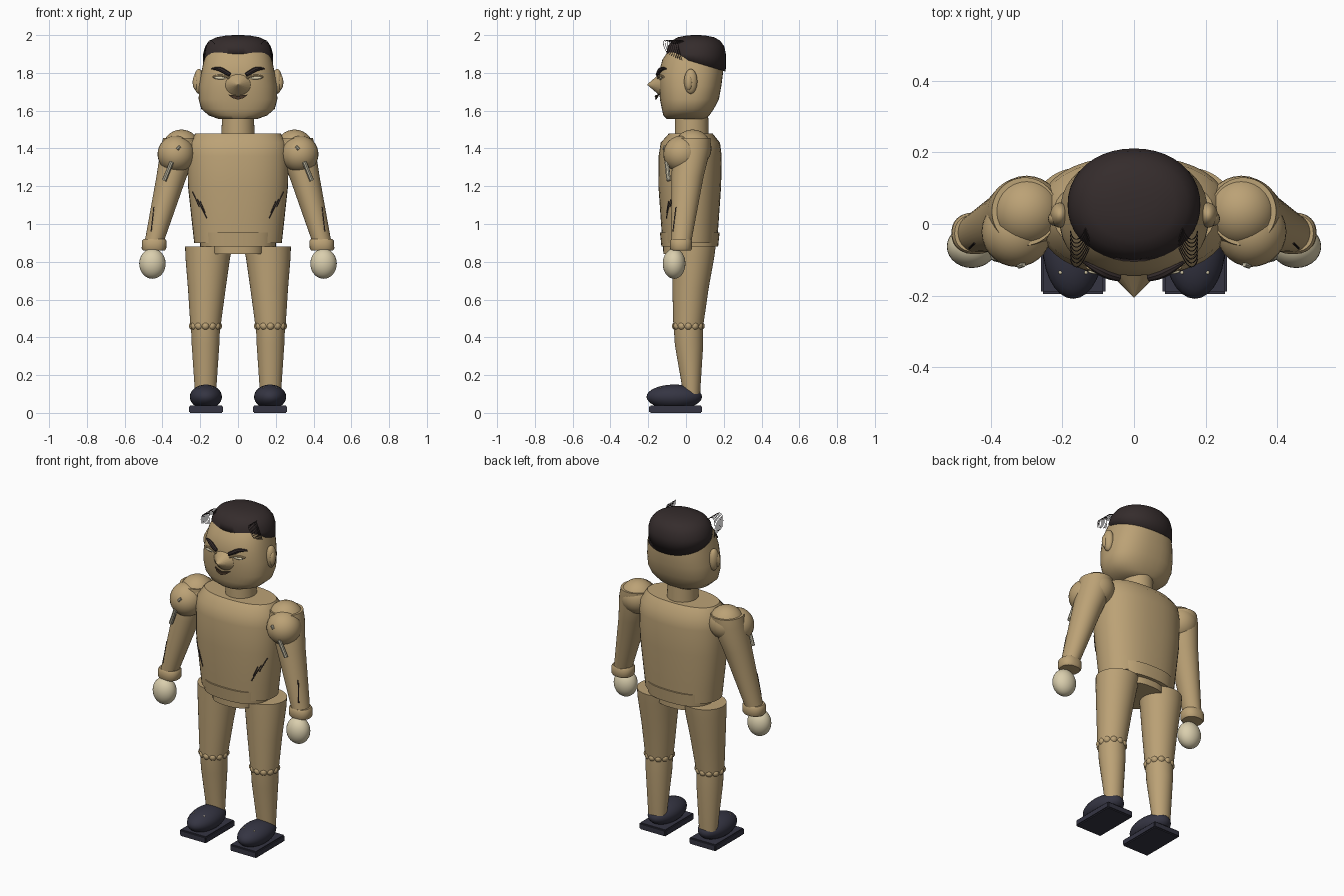
import bpy, bmesh
from math import sin, cos, pi, radians
from mathutils import Vector

if "Cube" in bpy.data.objects:
    bpy.data.objects.remove(bpy.data.objects["Cube"])


def material(name, rgb):
    m = bpy.data.materials.new(name)
    m.use_nodes = True
    m.diffuse_color = (*rgb, 1)
    bsdf = m.node_tree.nodes["Principled BSDF"]
    bsdf.inputs["Base Color"].default_value = (*rgb, 1)
    bsdf.inputs["Roughness"].default_value = 0.7
    return m


TAN = material("tan", (0.50, 0.36, 0.18))
HAIR = material("dark hair", (0.035, 0.025, 0.025))
SHOE = material("navy leather", (0.035, 0.035, 0.055))
IVORY = material("ivory", (0.70, 0.62, 0.42))
METAL = material("pale metal", (0.52, 0.48, 0.36))
LIP = material("dark brown", (0.06, 0.035, 0.02))


def finish(name, bm, mat, angle=40):
    bmesh.ops.recalc_face_normals(bm, faces=bm.faces)
    me = bpy.data.meshes.new(name)
    bm.to_mesh(me)
    bm.free()
    me.shade_smooth()
    me.set_sharp_from_angle(angle=radians(angle))
    me.materials.append(mat)
    ob = bpy.data.objects.new(name, me)
    bpy.context.collection.objects.link(ob)
    return ob


def loft(name, sections, mat, power=2.0, side=1, n=40):
    """Stacked superellipse rings, each (z, cx, cy, rx, ry), with flat caps."""
    bm = bmesh.new()
    rings = []
    for z, cx, cy, rx, ry in sections:
        ring = []
        for i in range(n):
            c, s = cos(2 * pi * i / n), sin(2 * pi * i / n)
            e = 2 / power
            x = cx + rx * abs(c) ** e * (1 if c > 0 else -1)
            y = cy + ry * abs(s) ** e * (1 if s > 0 else -1)
            ring.append(bm.verts.new((side * x, y, z)))
        rings.append(ring)
    for a, b in zip(rings, rings[1:]):
        for i in range(n):
            j = (i + 1) % n
            bm.faces.new((a[i], a[j], b[j], b[i]))
    bm.faces.new(rings[0])
    bm.faces.new(rings[-1])
    return finish(name, bm, mat)


def front_y(sections, x, z, power):
    """Front surface of a loft at a given x and z."""
    for a, b in zip(sections, sections[1:]):
        if a[0] <= z <= b[0]:
            t = (z - a[0]) / (b[0] - a[0])
            _, cx, cy, rx, ry = [p + (q - p) * t for p, q in zip(a, b)]
            k = min(1, abs(x - cx) / rx)
            return cy - ry * (1 - k ** power) ** (1 / power)


def ball(name, centre, size, mat, u=28, v=16):
    bm = bmesh.new()
    bmesh.ops.create_uvsphere(bm, u_segments=u, v_segments=v, radius=1)
    bmesh.ops.scale(bm, vec=size, verts=bm.verts)
    bmesh.ops.translate(bm, vec=centre, verts=bm.verts)
    return finish(name, bm, mat)


def box(name, lo, hi, mat, bevel=0.006):
    bm = bmesh.new()
    bmesh.ops.create_cube(bm, size=1)
    lo, hi = Vector(lo), Vector(hi)
    bmesh.ops.scale(bm, vec=hi - lo, verts=bm.verts)
    bmesh.ops.translate(bm, vec=(lo + hi) / 2, verts=bm.verts)
    bmesh.ops.bevel(bm, geom=bm.edges[:], offset=bevel, segments=2, affect='EDGES')
    return finish(name, bm, mat)


def tube(name, points, radius, mat, taper=None, res=2):
    """A round strand along a smooth path, stored as a mesh."""
    cu = bpy.data.curves.new(name, 'CURVE')
    cu.dimensions = '3D'
    cu.bevel_depth, cu.bevel_resolution, cu.use_fill_caps = radius, res, True
    sp = cu.splines.new('NURBS')
    sp.points.add(len(points) - 1)
    for i, p in enumerate(points):
        sp.points[i].co = (*p, 1)
        sp.points[i].radius = taper[i] if taper else 1
    sp.order_u, sp.use_endpoint_u, sp.resolution_u = min(3, len(points)), True, 5
    tmp = bpy.data.objects.new(name, cu)
    bpy.context.collection.objects.link(tmp)
    deps = bpy.context.evaluated_depsgraph_get()
    me = bpy.data.meshes.new_from_object(tmp.evaluated_get(deps))
    bpy.data.objects.remove(tmp)
    bm = bmesh.new()
    bm.from_mesh(me)
    bpy.data.meshes.remove(me)
    return finish(name, bm, mat)


# Torso, belt, hips and neck
torso = [(0.90, 0, 0.02, 0.232, 0.145), (1.0, 0, 0.02, 0.243, 0.152),
         (1.2, 0, 0.02, 0.265, 0.166), (1.36, 0, 0.022, 0.268, 0.167),
         (1.43, 0, 0.023, 0.26, 0.157), (1.48, 0, 0.025, 0.225, 0.115)]
loft("torso", torso, TAN, 2.3)
loft("belt", [(0.88, 0, 0.02, 0.2, 0.15), (0.955, 0, 0.02, 0.205, 0.158)], TAN, 2.6)
loft("hips", [(0.84, 0, 0.015, 0.14, 0.135), (0.93, 0, 0.015, 0.145, 0.138)], TAN, 2.6)
loft("neck", [(1.45, 0, 0.03, 0.088, 0.09), (1.6, 0, 0.03, 0.084, 0.087)], TAN)

# Head
head = [(1.555, 0, 0.0, 0.10, 0.10), (1.575, 0, 0.002, 0.155, 0.122),
        (1.61, 0, 0.01, 0.195, 0.138), (1.66, 0, 0.018, 0.208, 0.156),
        (1.73, 0, 0.022, 0.207, 0.165), (1.80, 0, 0.026, 0.195, 0.170),
        (1.87, 0, 0.035, 0.18, 0.16), (1.93, 0, 0.05, 0.162, 0.135),
        (1.97, 0, 0.05, 0.12, 0.10)]
loft("head", head, TAN, 2.4)

# Hair cap, cut along a line that drops towards the back
cap = loft("hair_cap", [(1.76, 0, 0.053, 0.187, 0.157), (1.90, 0, 0.053, 0.185, 0.158),
                        (1.94, 0, 0.053, 0.174, 0.150), (1.97, 0, 0.053, 0.15, 0.128),
                        (1.988, 0, 0.053, 0.115, 0.098), (1.998, 0, 0.053, 0.06, 0.05),
                        (2.0, 0, 0.053, 0.02, 0.017)], HAIR, 2.1)
bm = bmesh.new()
bm.from_mesh(cap.data)
cut = bmesh.ops.bisect_plane(bm, geom=bm.verts[:] + bm.edges[:] + bm.faces[:],
                             plane_co=(0, 0, 1.87), plane_no=(0, 0.3, 1), clear_inner=True)
bmesh.ops.contextual_create(bm, geom=[e for e in cut["geom_cut"]
                                      if isinstance(e, bmesh.types.BMEdge)])
bm.to_mesh(cap.data)
bm.free()

# Nose cone and lips
bm = bmesh.new()
bmesh.ops.create_cone(bm, cap_ends=True, segments=20, radius1=1, radius2=0.02, depth=1)
for v in bm.verts:
    x, y, z = v.co
    v.co = (0.08 * x, -0.165 - 0.08 * z * 1.0, 1.738 - 0.07 * y)
finish("nose", bm, TAN)

outline = [(-0.052, 1.685), (-0.03, 1.667), (0, 1.658), (0.03, 1.667),
           (0.052, 1.685), (0.018, 1.681), (0, 1.676), (-0.018, 1.681)]
bm = bmesh.new()
face = bm.faces.new([bm.verts.new((x, -0.166 + 6 * x * x, z)) for x, z in outline])
ext = bmesh.ops.extrude_face_region(bm, geom=[face])
bmesh.ops.translate(bm, vec=(0, 0.009, 0),
                    verts=[g for g in ext["geom"] if isinstance(g, bmesh.types.BMVert)])
finish("lips", bm, LIP)

for s, tag in ((1, "left"), (-1, "right")):
    # Ears, eyes and brows
    ball(tag + "_ear", (s * 0.207, 0.025, 1.755), (0.027, 0.035, 0.066), TAN)
    ball(tag + "_inner_ear", (s * 0.222, 0.015, 1.75), (0.018, 0.02, 0.042), TAN)

    def on_face(x, z, lift=0.0):
        return (s * x, front_y(head, x, z, 2.4) - lift, z)
    ball(tag + "_eye", on_face(0.088, 1.774), (0.04, 0.008, 0.009), IVORY)
    tube(tag + "_eyelid", [on_face(x, z, 0.006) for x, z in
                           ((0.045, 1.772), (0.085, 1.795), (0.132, 1.778))], 0.006, TAN)
    tube(tag + "_brow", [on_face(x, z, 0.008) for x, z in
                         ((0.042, 1.79), (0.07, 1.807), (0.105, 1.825), (0.14, 1.822))],
         0.013, HAIR, (0.8, 1, 0.9, 0.3))

    # Loose hairs at the temple
    for i in range(8):
        y = -0.02 - 0.011 * i
        tube(f"{tag}_loose_hair_{i}", [(s * 0.125, y + 0.03, 1.955), (s * 0.145, y - 0.02, 1.985),
                                       (s * 0.172, y - 0.025, 1.94),
                                       (s * 0.178, y, 1.865 + 0.005 * i)], 0.0015, HAIR, res=0)

    # Arm, shoulder balls, cuff and hand
    arm = [(0.90, 0.445, -0.026, 0.05, 0.053), (1.25, 0.352, 0.008, 0.08, 0.085),
           (1.40, 0.312, 0.03, 0.097, 0.1), (1.455, 0.305, 0.035, 0.092, 0.095)]
    loft(tag + "_arm", arm, TAN, 2, s)
    ball(tag + "_shoulder", (s * 0.30, 0.035, 1.40), (0.1, 0.1, 0.1), TAN)
    ball(tag + "_shoulder_pad", (s * 0.328, -0.022, 1.37), (0.098, 0.098, 0.098), TAN)
    loft(tag + "_cuff", [(0.86, 0.445, -0.026, 0.058, 0.052), (0.87, 0.445, -0.026, 0.065, 0.058),
                         (0.91, 0.443, -0.026, 0.065, 0.058), (0.92, 0.443, -0.026, 0.058, 0.052)],
         TAN, 2.3, s)
    ball(tag + "_hand", (s * 0.453, -0.063, 0.79), (0.07, 0.06, 0.08), IVORY)
    tube(tag + "_pin", [(s * 0.35, -0.102, 1.33), (s * 0.39, -0.092, 1.23)], 0.012, METAL)
    tube(tag + "_stud", [(s * 0.308, -0.112, 1.41), (s * 0.322, -0.117, 1.395)], 0.008, METAL)

    # Seams on forearm and side of torso
    tube(tag + "_arm_seam", [(s * x, front_y(arm, x, z, 2), z) for x, z in
                             ((0.445, 1.09), (0.452, 1.03), (0.46, 0.96))], 0.003, HAIR)
    for k, (x1, z1, x2, z2) in enumerate(((0.24, 1.17, 0.205, 1.09), (0.215, 1.13, 0.165, 1.03),
                                          (0.20, 1.12, 0.175, 1.06))):
        path = [(x1 + (x2 - x1) * t / 3, z1 + (z2 - z1) * t / 3) for t in range(4)]
        tube(f"{tag}_torso_seam_{k}", [(s * x, front_y(torso, x, z, 2.3), z) for x, z in path],
             0.003, HAIR)

    # Leg with a ring of knee beads
    loft(tag + "_thigh", [(0.46, 0.172, 0.012, 0.08, 0.079), (0.66, 0.165, 0.024, 0.1, 0.096),
                          (0.82, 0.16, 0.038, 0.118, 0.111), (0.88, 0.155, 0.042, 0.125, 0.115)],
         TAN, 2, s)
    loft(tag + "_calf", [(0.08, 0.172, 0.028, 0.054, 0.046), (0.14, 0.172, 0.028, 0.058, 0.049),
                         (0.36, 0.172, 0.016, 0.073, 0.075), (0.46, 0.172, 0.012, 0.077, 0.077)],
         TAN, 2, s)
    for i in range(12):
        a = 2 * pi * i / 12
        ball(f"{tag}_knee_bead_{i}", (s * 0.172 + 0.066 * cos(a), 0.012 + 0.065 * sin(a), 0.46),
             (0.022, 0.022, 0.022), TAN, 14, 8)

    # Shoe, sole and eyelets
    ball(tag + "_shoe", (s * 0.17, -0.062, 0.085), (0.085, 0.147, 0.065), SHOE)
    box(tag + "_sole", (s * 0.17 - 0.09, -0.195, 0), (s * 0.17 + 0.09, 0.085, 0.04), SHOE)
    for dx in (-0.035, 0.035):
        ball(tag + "_eyelet", (s * 0.17 + dx, -0.135, 0.131), (0.006, 0.006, 0.006), IVORY, 10, 6)
